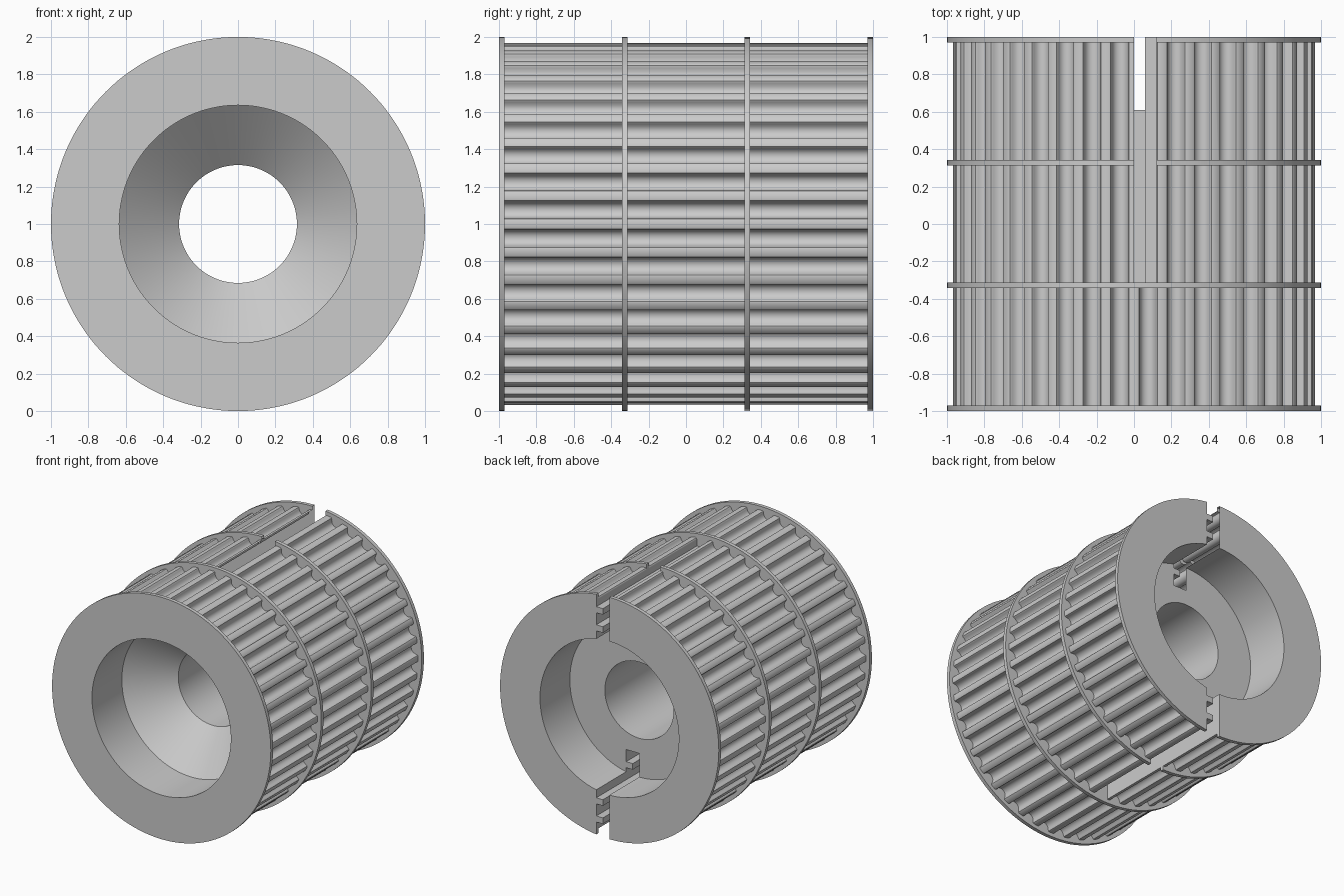
import bpy, bmesh
from math import sin, cos, pi
from mathutils import Vector, Matrix

if "Cube" in bpy.data.objects:
    bpy.data.objects.remove(bpy.data.objects["Cube"], do_unlink=True)

TEETH = 40
R_TOOTH = 0.967
SEGMENTS = 144
BORE, HOLE = 0.635, 0.315

metal = bpy.data.materials.new("light_grey")
metal.use_nodes = True
grey = (0.6, 0.6, 0.6, 1)
metal.diffuse_color = grey
metal.node_tree.nodes["Principled BSDF"].inputs["Base Color"].default_value = grey


def finish(name, bm):
    bmesh.ops.recalc_face_normals(bm, faces=bm.faces)
    mesh = bpy.data.meshes.new(name)
    bm.to_mesh(mesh)
    bm.free()
    mesh.materials.append(metal)
    obj = bpy.data.objects.new(name, mesh)
    bpy.context.collection.objects.link(obj)
    return obj


def prism(name, outline, y0, y1):
    """Extrude an (x, z) outline along y."""
    bm = bmesh.new()
    face = bm.faces.new([bm.verts.new((x, y0, z)) for x, z in outline])
    ext = bmesh.ops.extrude_face_region(bm, geom=[face])
    verts = [v for v in ext["geom"] if isinstance(v, bmesh.types.BMVert)]
    bmesh.ops.translate(bm, verts=verts, vec=(0, y1 - y0, 0))
    return finish(name, bm)


def lathe(name, profile):
    """Solid of revolution about y from (radius, y) points."""
    bm = bmesh.new()
    rings = []
    for r, y in profile:
        rings.append([bm.verts.new((r * cos(2 * pi * i / SEGMENTS), y,
                                    1 + r * sin(2 * pi * i / SEGMENTS)))
                      for i in range(SEGMENTS)])
    for a, b in zip(rings, rings[1:]):
        for i in range(SEGMENTS):
            j = (i + 1) % SEGMENTS
            bm.faces.new((a[i], a[j], b[j], b[i]))
    bm.faces.new(rings[0])
    bm.faces.new(rings[-1])
    return finish(name, bm)


def combine(target, tool, operation):
    """Boolean the tool into the target, then drop the tool."""
    tool.hide_render = True
    mod = target.modifiers.new(operation.lower(), 'BOOLEAN')
    mod.operation, mod.solver, mod.object = operation, 'EXACT', tool
    deps = bpy.context.evaluated_depsgraph_get()
    deps.update()
    mesh = bpy.data.meshes.new_from_object(target.evaluated_get(deps))
    target.modifiers.clear()
    target.data = mesh
    bpy.data.objects.remove(tool, do_unlink=True)


# Toothed core: rounded belt grooves, (half width, depth) from lip to bottom
half = [(0.058, 0), (0.050, 0.003), (0.0464, 0.010), (0.0448, 0.0185),
        (0.0424, 0.0266), (0.039, 0.0344), (0.035, 0.0418), (0.0278, 0.0494),
        (0.0193, 0.0548), (0.0099, 0.0581)]
groove = [(-w, d) for w, d in half] + [(0, 0.0592)] + [(w, d) for w, d in half[::-1]]
outline = []
for k in range(TEETH):
    turn = Matrix.Rotation((k + 0.5) * 2 * pi / TEETH, 2)
    for w, d in groove:
        x, z = turn @ Vector((R_TOOTH - d, w))
        outline.append((x, z + 1))
pulley = prism("toothed_pulley", outline, -0.985, 0.985)

# Four thin flanges
for y in (-0.985, -0.327, 0.327, 0.985):
    combine(pulley, lathe("flange", [(1, y - 0.015), (1, y + 0.015)]), 'UNION')

# Through hole, front bore with conical seat, flat rear counterbore
bore = lathe("bore_cutter", [(BORE, -1.1), (BORE, -0.61), (HOLE, -0.33),
                             (HOLE, 0.61), (BORE, 0.61), (BORE, 1.1)])
combine(pulley, bore, 'DIFFERENCE')

# Belt clamp slots, top and bottom, with gripping ledges on one wall
for side in (1, -1):
    slot = [(0, 1.1), (0, 0.44)]
    for low in (0.44, 0.59, 0.74, 0.89):
        high = low + 0.10 if low < 0.8 else 1.1
        slot += [(0.12, low), (0.12, high)]
        if low < 0.8:
            slot += [(0.06, high), (0.06, low + 0.15)]
    cutter = prism("slot_cutter", [(x, 1 + side * r) for x, r in slot], -0.313, 1.1)
    combine(pulley, cutter, 'DIFFERENCE')

# Smooth the round surfaces, keep the edges crisp
bpy.ops.object.select_all(action='DESELECT')
pulley.select_set(True)
bpy.context.view_layer.objects.active = pulley
bpy.ops.object.shade_smooth_by_angle(angle=0.45)
